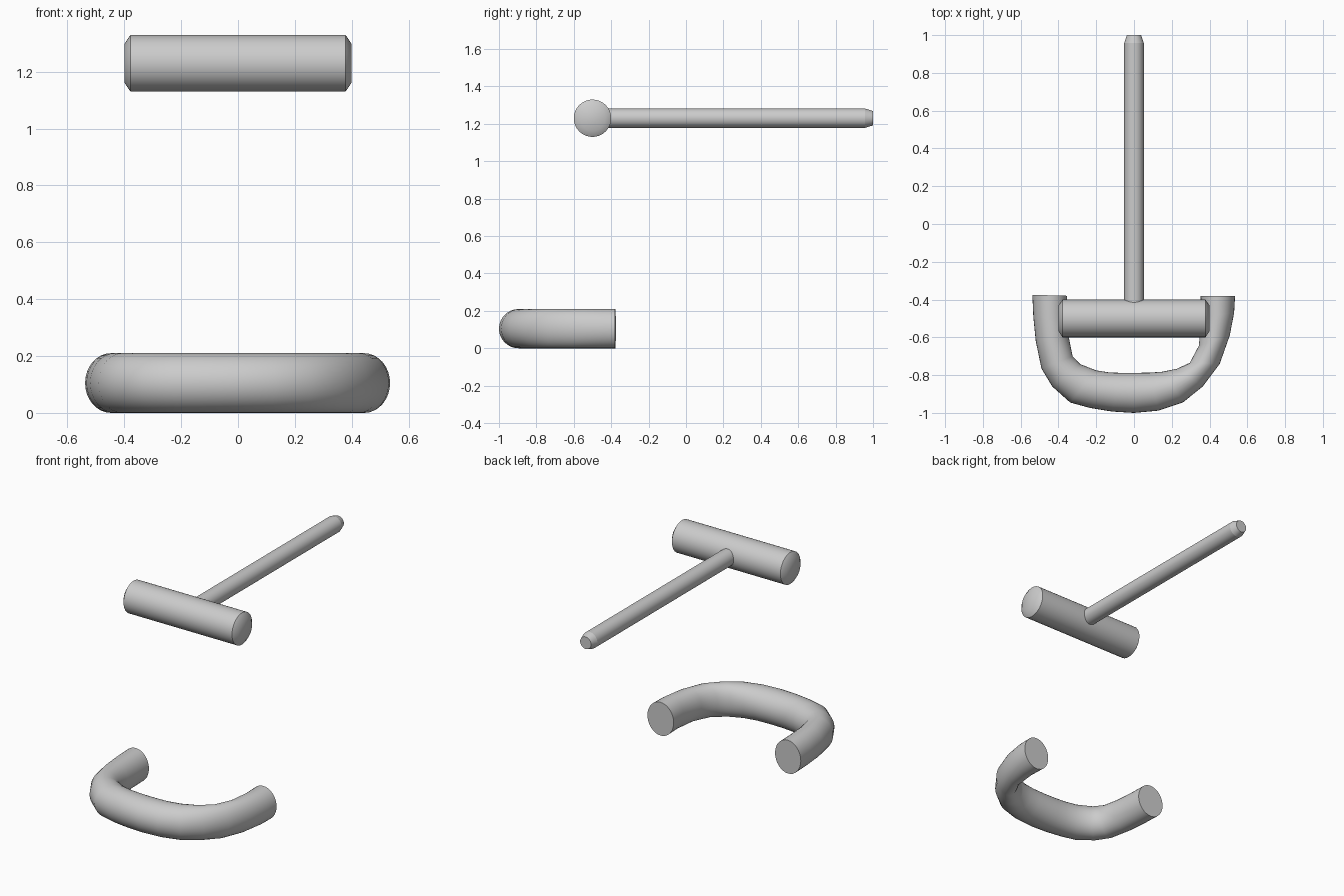
import bpy, bmesh
from math import sin, cos, tau, radians
from mathutils import Vector

if "Cube" in bpy.data.objects:
    bpy.data.objects.remove(bpy.data.objects["Cube"])

SIDES = 32


def loft(name, rings, angle=35):
    """Skin rings of (centre, half_axis_u, half_axis_v) into a capped tube."""
    bm = bmesh.new()
    loops = []
    for c, u, v in rings:
        loops.append([bm.verts.new(Vector(c) + Vector(u) * cos(tau * i / SIDES)
                                   + Vector(v) * sin(tau * i / SIDES))
                      for i in range(SIDES)])
    for a, b in zip(loops, loops[1:]):
        for i in range(SIDES):
            j = (i + 1) % SIDES
            bm.faces.new((a[i], a[j], b[j], b[i]))
    bm.faces.new(loops[0])
    bm.faces.new(loops[-1])
    bmesh.ops.recalc_face_normals(bm, faces=bm.faces)
    mesh = bpy.data.meshes.new(name)
    bm.to_mesh(mesh)
    bm.free()
    obj = bpy.data.objects.new(name, mesh)
    bpy.context.collection.objects.link(obj)
    bpy.ops.object.select_all(action='DESELECT')
    obj.select_set(True)
    bpy.context.view_layer.objects.active = obj
    bpy.ops.object.shade_smooth_by_angle(angle=radians(angle))
    return obj


# Crossbar with chamfered ends
Z, Y = 1.23, -0.5
loft("crossbar", [((x, Y, Z), (0, r, 0), (0, 0, r)) for x, r in
                  ((-0.4, 0.068), (-0.378, 0.1), (0.378, 0.1), (0.4, 0.068))])

# Slim rod running back from the crossbar, with a tapered tip
loft("rod", [((0, y, Z), (r, 0, 0), (0, 0, r)) for y, r in
             ((Y, 0.052), (0.957, 0.052), (1.0, 0.038))], 14)

# U-shaped grip: outer and inner outline points of each elliptical section
R = 0.105
outline = [
    ((-.538, -.375), (-.355, -.380)), ((-.533, -.49), (-.352, -.49)),
    ((-.520, -.62), (-.345, -.60)), ((-.490, -.765), (-.325, -.70)),
    ((-.433, -.86), (-.285, -.742)), ((-.338, -.945), (-.20, -.775)),
    ((-.232, -.974), (-.13, -.786)), ((-.115, -.993), (-.07, -.788)),
    ((0, -1.0), (0, -.788)),
    ((.130, -.988), (.08, -.787)), ((.260, -.944), (.15, -.782)),
    ((.364, -.86), (.225, -.767)), ((.454, -.74), (.295, -.735)),
    ((.507, -.59), (.343, -.645)), ((.530, -.47), (.359, -.49)),
    ((.535, -.38), (.352, -.38)),
]
rings = []
for o, i in outline:
    o, i = Vector((*o, R)), Vector((*i, R))
    rings.append(((o + i) / 2, (o - i) / 2, (0, 0, R)))
loft("curved_grip", rings, 40)
